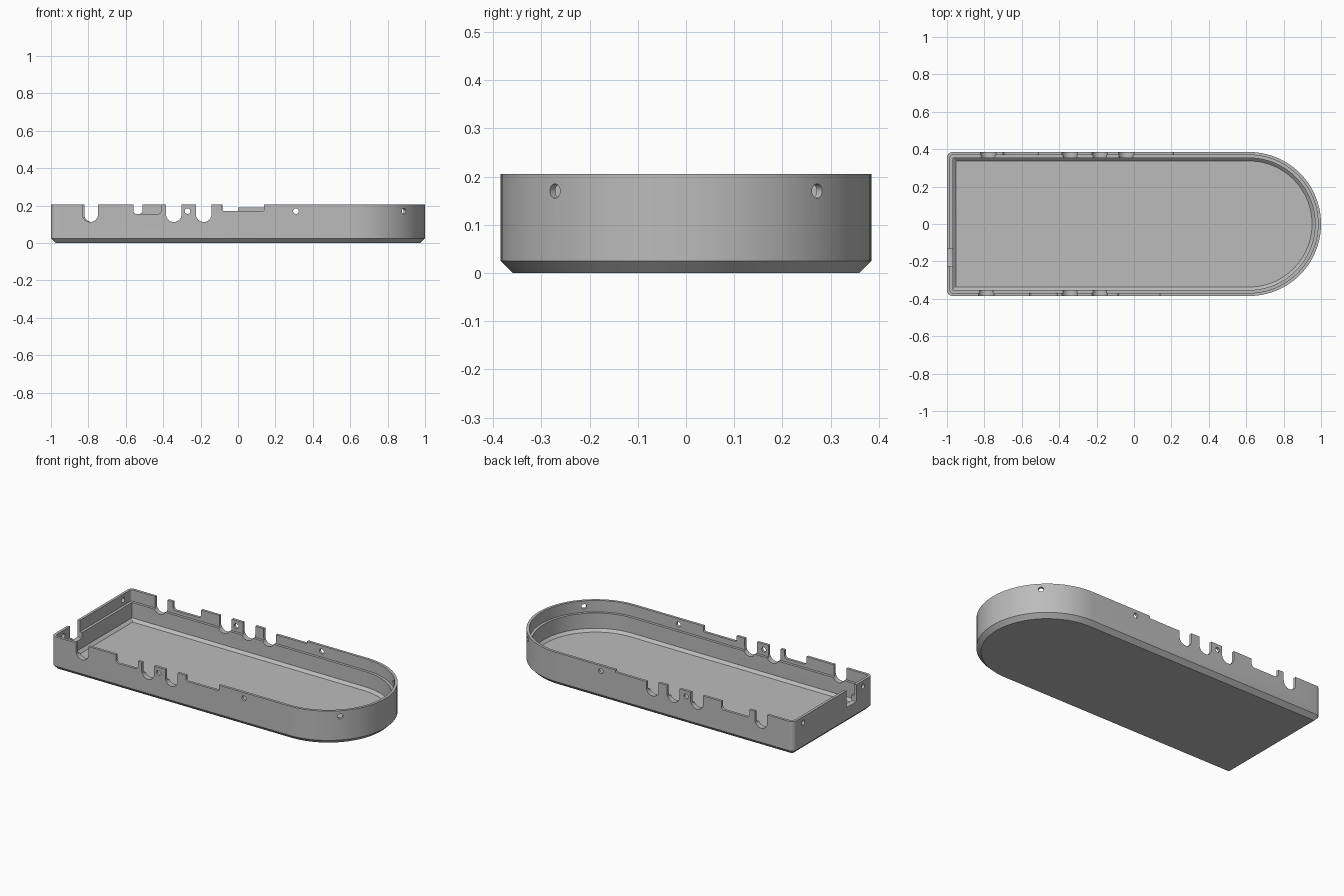
import bpy, bmesh, math
from mathutils import Matrix, Vector

cube = bpy.data.objects.get("Cube")
if cube:
    bpy.data.objects.remove(cube)

HALF_W, HEIGHT, CORNER = 0.385, 0.205, 0.03
ARC_X = 1 - HALF_W
HOLE_Z, HOLE_R = 0.17, 0.015


def arc(cx, cy, r, start, end, steps):
    """Points along an arc, angles in degrees."""
    angles = [math.radians(start + (end - start) * i / steps) for i in range(steps + 1)]
    return [(cx + r * math.cos(a), cy + r * math.sin(a)) for a in angles]


def outline(inset):
    """Tray plan: round right end, square left end with small corners."""
    r = max(CORNER - inset, 0.002)
    x, y = -1 + inset + r, HALF_W - inset - r
    return (arc(ARC_X, 0, HALF_W - inset, -90, 90, 40)
            + arc(x, y, r, 90, 180, 6) + arc(x, -y, r, 180, 270, 6))


def make_object(name, bm):
    bmesh.ops.recalc_face_normals(bm, faces=bm.faces)
    mesh = bpy.data.meshes.new(name)
    bm.to_mesh(mesh)
    bm.free()
    obj = bpy.data.objects.new(name, mesh)
    bpy.context.collection.objects.link(obj)
    return obj


def bridge(bm, a, b):
    n = len(a)
    for i in range(n):
        j = (i + 1) % n
        bm.faces.new((a[i], a[j], b[j], b[i]))


# Tray shell: (inset, height) from the underside, over the rim, to the floor
section = [(0.025, 0), (0, 0.025), (0, HEIGHT), (0.016, HEIGHT),
           (0.016, 0.135), (0.032, 0.135), (0.032, 0.041), (0.048, 0.025)]
bm = bmesh.new()
rings = [[bm.verts.new((x, y, z)) for x, y in outline(d)] for d, z in section]
for low, high in zip(rings, rings[1:]):
    bridge(bm, low, high)
bm.faces.new(rings[0])
bm.faces.new(rings[-1])
tray = make_object("tray_shell", bm)

# Cutters for wall openings
cut = bmesh.new()


def prism(profile, matrix, depth=0.12):
    ends = [[cut.verts.new(matrix @ Vector((u, t, z))) for u, z in profile]
            for t in (-depth / 2, depth / 2)]
    bridge(cut, *ends)
    for ring in ends:
        cut.faces.new(ring)


def slot(lo, hi, bottom, r, matrix):
    """Open-topped slot with rounded lower corners."""
    profile = [(lo, 0.3)] + arc(lo + r, bottom + r, r, 180, 270, 8)
    profile += arc(hi - r, bottom + r, r, 270, 360, 8) + [(hi, 0.3)]
    if hi - lo - 2 * r < 1e-5:
        profile.pop(9)
    prism(profile, matrix)


def hole(x, y, angle):
    m = Matrix.Translation((x, y, 0)) @ Matrix.Rotation(math.radians(angle), 4, "Z")
    prism(arc(0, HOLE_Z, HOLE_R, 0, 345, 23), m)


front = Matrix.Translation((0, -HALF_W, 0))
back = Matrix.Translation((0, HALF_W, 0))
end = Matrix.Translation((-1, 0, 0)) @ Matrix.Rotation(math.pi / 2, 4, "Z")

# Cable slots
U = 0.042
for wall, centres in ((front, (-0.79, -0.343, -0.183)),
                      (back, (-0.78, -0.343, -0.183, -0.042))):
    for c in centres:
        slot(c - U, c + U, 0.112, U, wall)

# Wide connector openings
slot(-0.56, -0.41, 0.155, 0.02, front)
slot(-0.085, 0.14, 0.17, 0.01, front)
slot(-0.70, -0.51, 0.155, 0.02, back)
slot(-0.02, 0.21, 0.19, 0.005, back)
slot(-0.225, -0.13, 0.10, 0.003, end)

# Screw holes on the sides, round end and square end
for side in (-1, 1):
    for x in (-0.27, 0.31):
        hole(x, side * HALF_W, 0)
    d = HALF_W * math.sqrt(0.5)
    hole(ARC_X + d, side * d, -45 * side)
    hole(-1, side * 0.29, 90)

cutter = make_object("opening_cutter", cut)
cutter.hide_render = True

mod = tray.modifiers.new("openings", "BOOLEAN")
mod.operation = "DIFFERENCE"
mod.solver = "EXACT"
mod.use_self = True
mod.object = cutter
bpy.ops.object.select_all(action="DESELECT")
tray.select_set(True)
bpy.context.view_layer.objects.active = tray
bpy.ops.object.modifier_apply(modifier=mod.name)
bpy.data.objects.remove(cutter)

# Plain grey plastic
grey = bpy.data.materials.new("grey_plastic")
grey.use_nodes = True
colour = (0.5, 0.5, 0.5, 1)
grey.diffuse_color = colour
grey.node_tree.nodes["Principled BSDF"].inputs["Base Color"].default_value = colour
tray.data.materials.clear()
tray.data.materials.append(grey)
bpy.ops.object.shade_smooth_by_angle(angle=math.radians(30))
